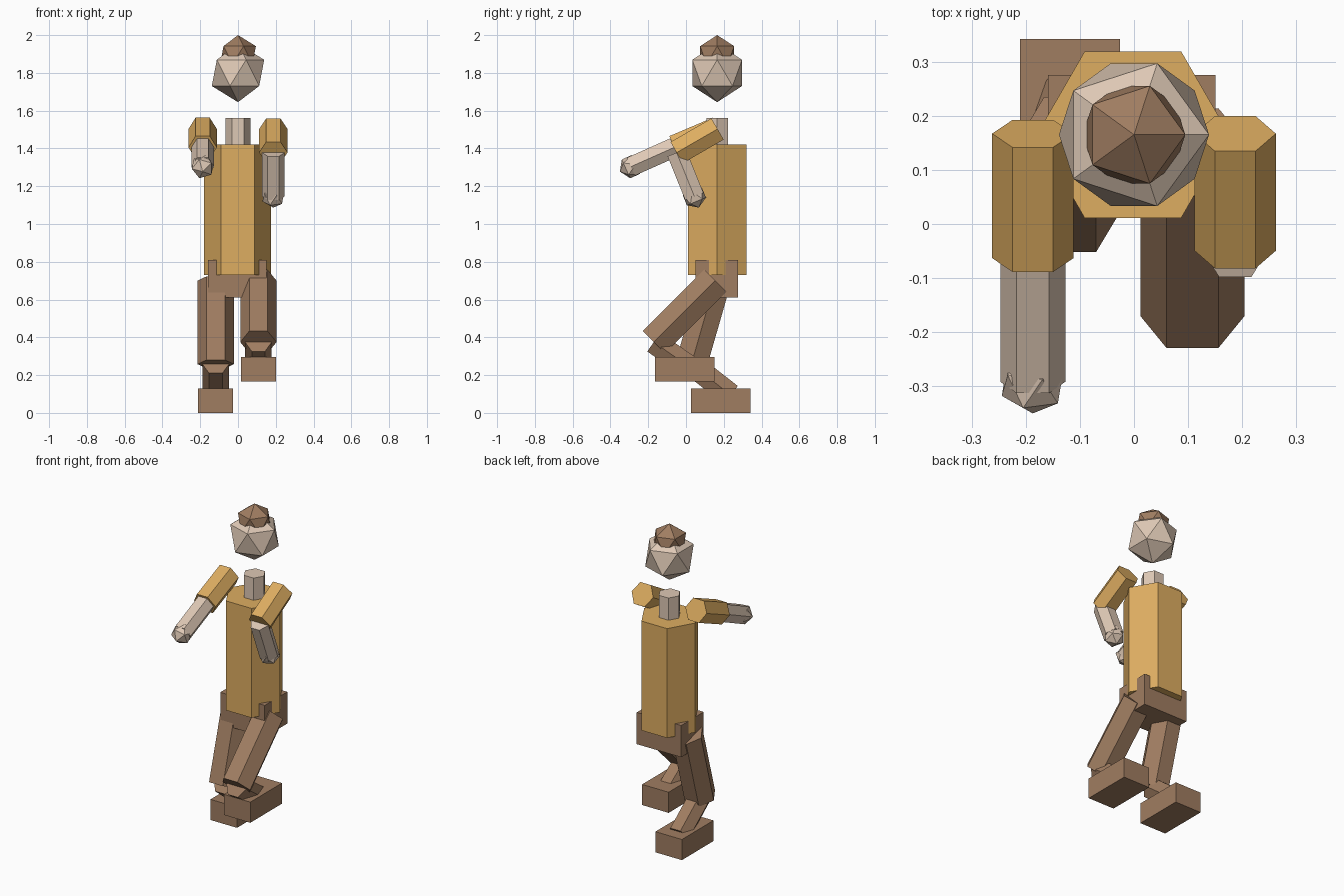
import bpy
import bmesh
from math import radians, sin, cos
from mathutils import Matrix, Vector

cube = bpy.data.objects.get("Cube")
if cube:
    bpy.data.objects.remove(cube, do_unlink=True)


def material(name, color):
    mat = bpy.data.materials.new(name)
    mat.use_nodes = True
    mat.diffuse_color = (*color, 1)
    mat.node_tree.nodes["Principled BSDF"].inputs["Base Color"].default_value = (*color, 1)
    return mat


SKIN = material("skin", (0.73, 0.58, 0.46))
GOLD = material("golden_shirt", (0.73, 0.42, 0.12))
BROWN = material("brown", (0.35, 0.205, 0.12))


def finish(name, bm, mat, matrix):
    mesh = bpy.data.meshes.new(name)
    bm.to_mesh(mesh)
    bm.free()
    mesh.materials.append(mat)
    obj = bpy.data.objects.new(name, mesh)
    obj.matrix_world = matrix
    bpy.context.collection.objects.link(obj)
    return obj


def box(name, center, size, mat):
    bm = bmesh.new()
    bmesh.ops.create_cube(bm, size=1, matrix=Matrix.Diagonal((*size, 1)))
    finish(name, bm, mat, Matrix.Translation(center))


def ball(name, center, radius, mat, pitch=0):
    bm = bmesh.new()
    bmesh.ops.create_icosphere(bm, subdivisions=1, radius=radius)
    finish(name, bm, mat, Matrix.Translation(center) @ Matrix.Rotation(radians(pitch), 4, 'X'))


def limb(name, top, length, radius, mat, pitch=0):
    """Six-sided prism hanging from its top joint; returns the lower joint."""
    bm = bmesh.new()
    bmesh.ops.create_cone(bm, cap_ends=True, segments=6, radius1=radius, radius2=radius,
                          depth=length, matrix=Matrix.Translation((0, 0, -length / 2))
                          @ Matrix.Rotation(radians(90), 4, 'Z'))
    a = radians(pitch)
    finish(name, bm, mat, Matrix.Translation(top) @ Matrix.Rotation(a, 4, 'X'))
    return Vector(top) + length * Vector((0, sin(a), -cos(a)))


# Head, hair, neck, torso and hips
ball("head", (0, 0.165, 1.80), 0.155, SKIN)
ball("hair", (0, 0.165, 1.894), 0.106, BROWN)
limb("neck", (0, 0.165, 1.56), 0.16, 0.066, SKIN)
limb("torso", (-0.002, 0.165, 1.42), 0.69, 0.178, GOLD)
box("hips", (-0.004, 0.163, 0.71), (0.31, 0.225, 0.20), BROWN)

# Arms: side, x, shoulder pitch, elbow pitch
for side, x, upper, lower in (("right", -0.187, -67, -66), ("left", 0.187, -60, 22)):
    elbow = limb(side + "_upper_arm", (x, 0.167, 1.503), 0.25, 0.075, GOLD, upper)
    wrist = limb(side + "_forearm", elbow, 0.25, 0.06, SKIN, lower)
    ball(side + "_hand", wrist, 0.064, SKIN, lower)

# Legs: side, x, hip pitch, knee pitch, foot height
for side, x, upper, lower, foot_z in (("right", -0.118, -16, 52, 0.065),
                                      ("left", 0.108, -45, 55, 0.23)):
    knee = limb(side + "_thigh", (x, 0.155, 0.70), 0.46, 0.096, BROWN, upper)
    ankle = limb(side + "_shin", knee, 0.265, 0.07, BROWN, lower)
    box(side + "_foot", (x, ankle.y - 0.053, foot_z), (0.185, 0.315, 0.13), BROWN)
